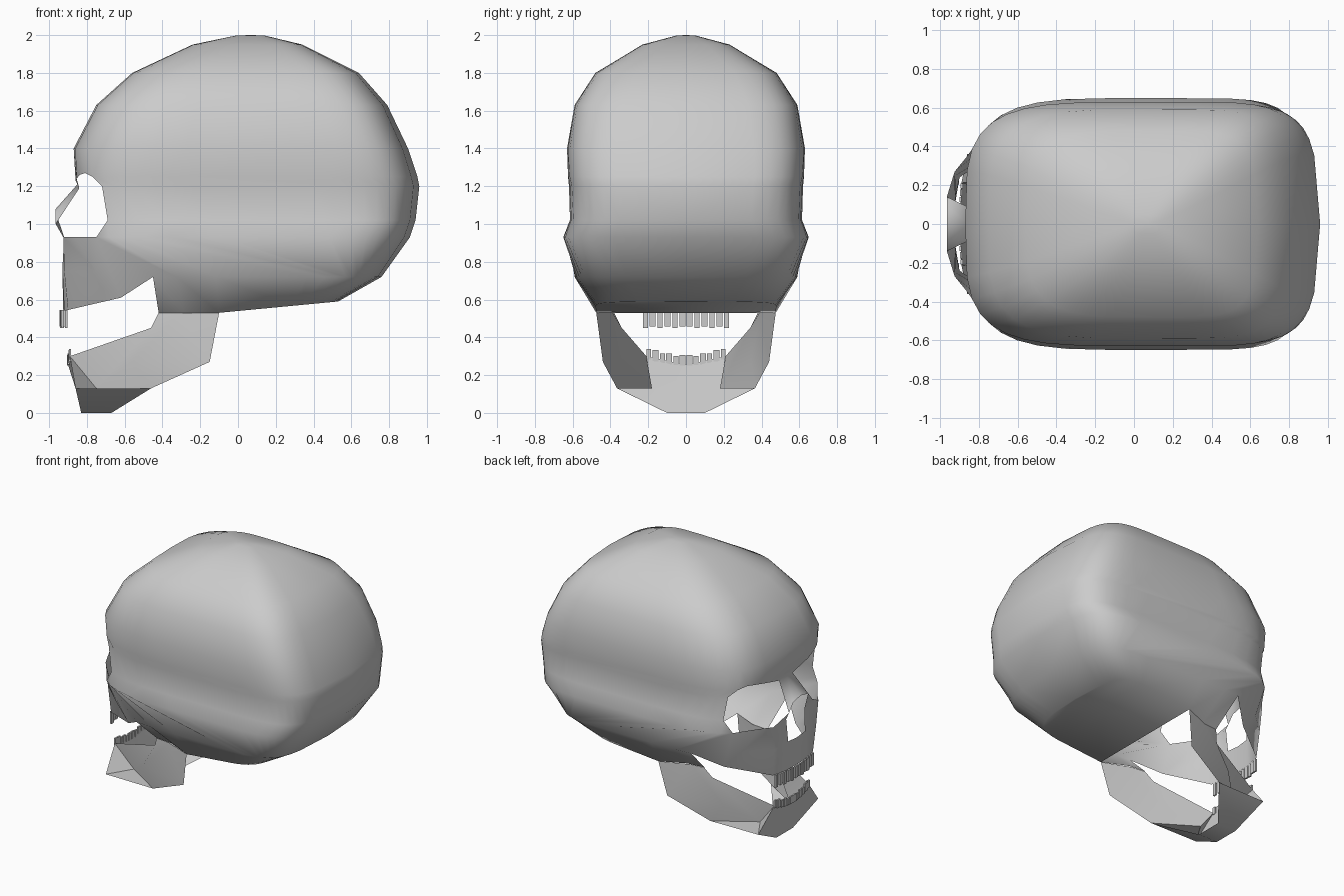
import bpy, bmesh
from math import acos, cos, sin, pi

if "Cube" in bpy.data.objects:
    bpy.data.objects.remove(bpy.data.objects["Cube"])

def finish(bm, name, angle=None):
    """Mirror the +y half across y = 0, weld, and make an object."""
    geom = bm.verts[:] + bm.edges[:] + bm.faces[:]
    bmesh.ops.mirror(bm, geom=geom, axis='Y', merge_dist=-1)
    bmesh.ops.remove_doubles(bm, verts=bm.verts[:], dist=0.003)
    bmesh.ops.recalc_face_normals(bm, faces=bm.faces[:])
    me = bpy.data.meshes.new(name)
    bm.to_mesh(me)
    bm.free()
    ob = bpy.data.objects.new(name, me)
    bpy.context.collection.objects.link(ob)
    if angle:
        bpy.ops.object.select_all(action='DESELECT')
        ob.select_set(True)
        bpy.context.view_layer.objects.active = ob
        bpy.ops.object.shade_smooth_by_angle(angle=angle)
    return ob

def add_faces(bm, pts, faces):
    """Faces given as strings of point names."""
    v = {k: (bm.verts.new(p) if isinstance(p, tuple) else p) for k, p in pts.items()}
    for f in faces:
        bm.faces.new([v[k] for k in f.split()])

# --- cranium: stacked boxy rings, open at the eye sockets and under the face
# z, front x, back x, half width, exponent, x of the socket / front edge column
ROWS = [(1.998, -0.01, 0.14, 0.05, 2.2, 0.01),
        (1.95, -0.24, 0.34, 0.23, 3.0, -0.16),
        (1.80, -0.56, 0.64, 0.48, 3.6, -0.45),
        (1.63, -0.75, 0.79, 0.59, 3.8, -0.62),
        (1.40, -0.87, 0.90, 0.63, 4.0, -0.73),
        (1.25, -0.86, 0.95, 0.625, 4.0, -0.77),
        (1.20, -0.87, 0.96, 0.62, 4.0, -0.72),
        (1.02, -0.87, 0.94, 0.615, 4.0, -0.69),
        (0.93, -0.85, 0.91, 0.65, 4.0, -0.75),
        (0.72, -0.87, 0.76, 0.59, 4.0, -0.45),
        (0.53, -0.87, 0.53, 0.48, 4.0, -0.42)]
K, N, CX, BROW = 4, 18, 0.05, 5
BROW_LIFT = [-0.02, -0.01, 0.01, 0.02, 0.0]

bm = bmesh.new()
grid = []
for r, (z, xf, xb, w, n, xs) in enumerate(ROWS):
    t0 = acos(((CX - xs) / (CX - xf)) ** (n / 2))
    row = []
    for j in range(N + 1):
        if j < K and r > BROW:
            row.append(None)
            continue
        t = t0 * j / K if j < K else t0 + (pi - t0) * (j - K) / (N - K)
        c, s = cos(t), max(0, sin(t))
        if j == N:
            s = 0
        m = n if c > 0 else n * 1.6
        y, zz = w * s ** (2 / m), z
        if c > 0:
            x = CX - (CX - xf) * c ** (2 / m)
        else:                               # back wall bulges towards the middle
            x = CX + (xb - CX) * abs(c) ** (2 / m) * (1 - 0.09 * (y / w) ** 2)
        if r == BROW and j <= K:
            zz += BROW_LIFT[j]
        if r == len(ROWS) - 1:              # skull base slopes up to the back
            zz += max(0, x + 0.1) * 0.095
            y *= max(0.8, 1 + min(0, x + 0.1))
        row.append(bm.verts.new((x, y, zz)))
    grid.append(row)
pole = bm.verts.new((0.07, 0, 2.0))
for j in range(N):
    bm.faces.new((pole, grid[0][j], grid[0][j + 1]))
for up, lo in zip(grid, grid[1:]):
    for j in range(N):
        if lo[j]:
            bm.faces.new((up[j], lo[j], lo[j + 1], up[j + 1]))

# skull base, starting at the jaw hinge
start = min(range(K, N), key=lambda j: abs(grid[-1][j].co.x + 0.1))
grid[-1][start].co = (-0.1, 0.475, 0.53)
rim = grid[-1][start:]
mid = [bm.verts.new((v.co.x, 0, v.co.z)) for v in rim[:-1]] + [rim[-1]]
for i in range(len(rim) - 1):
    quad = [rim[i], rim[i + 1], mid[i + 1], mid[i]]
    bm.faces.new(list(dict.fromkeys(quad)))

# cheek, upper jaw and nose bone, joined onto the cranium edge
face_pts = {
    'R0': grid[BROW][0], 'R1': grid[BROW][1], 'A3': grid[BROW + 3][K], 'C4': grid[BROW + 4][K],
    'N0': (-0.85, 0, 1.21), 'N1': (-0.84, 0.08, 1.19),
    'T0': (-0.965, 0, 1.08), 'T1': (-0.965, 0.09, 1.06), 'S': (-0.965, 0.14, 1.0),
    'A0': (-0.92, 0.11, 0.93), 'A1': (-0.925, 0.27, 0.93), 'A2': (-0.86, 0.35, 0.93),
    'B0': (-0.93, 0, 0.75), 'B1': (-0.93, 0.1, 0.76),
    'B2': (-0.92, 0.25, 0.75), 'B3': (-0.75, 0.41, 0.75),
    'C0': (-0.925, 0, 0.54), 'C1': (-0.92, 0.12, 0.54),
    'C2': (-0.9, 0.24, 0.545), 'C3': (-0.62, 0.43, 0.61)}
add_faces(bm, face_pts, [
    'R0 R1 N1 N0', 'N0 N1 T1 T0', 'N1 S T1', 'T1 S A1 A0',
    'B0 B1 C1 C0', 'A0 A1 B2 B1', 'B1 B2 C2 C1', 'A1 A2 B3 B2',
    'B2 B3 C3 C2', 'A2 A3 B3', 'A3 C4 C3 B3'])
finish(bm, "cranium_and_face", 1.2)

# --- lower jaw: outer band, wide chin, and a recessed plate carrying the gum
bm = bmesh.new()
jaw_pts = {
    'e0': (-0.1, 0.475, 0.53), 'e1': (-0.15, 0.44, 0.27), 'e2': (-0.46, 0.365, 0.13),
    'e3': (-0.67, 0.1, 0), 'e4': (-0.83, 0.1, 0),
    'f0': (-0.31, 0.39, 0.53), 'f1': (-0.56, 0.345, 0.27),
    'p': (-0.75, 0.18, 0.13), 'q': (-0.86, 0.36, 0.13),
    'g0': (-0.42, 0.38, 0.53), 'g1': (-0.46, 0.34, 0.45), 'g2': (-0.89, 0.21, 0.3),
    'h0': (-0.9, 0, 0.255), 'h1': (-0.86, 0, 0.13), 'h2': (-0.83, 0, 0),
    'h3': (-0.67, 0, 0)}
add_faces(bm, jaw_pts, [
    'g0 f0 f1 g1', 'g1 f1 p g2', 'g2 p q', 'f0 e0 e1 f1', 'f1 e1 e2 p',
    'e2 q p', 'e2 e3 e4 q', 'g2 q h1 h0', 'q e4 h2 h1', 'e3 e4 h2 h3'])
finish(bm, "lower_jaw", 0.7)

# --- teeth: thin slabs along each gum arc
def teeth(name, x0, ymax, dx, gum, tip):
    bm = bmesh.new()
    for i in range(6):
        y = ymax * (i + 0.5) / 6
        u = (y / ymax) ** 2
        h = 0.013 if i % 2 else 0.016
        x = x0 + dx * u
        za, zb = gum(u), tip(u) - (0.008 if i % 2 else 0)
        ring = [[bm.verts.new((x + ox, y + oy, z)) for ox, oy in
                 ((0, -h), (0, h), (0.012, h), (0.012, -h))] for z in (za, zb)]
        for k in range(4):
            m = (k + 1) % 4
            bm.faces.new((ring[0][k], ring[0][m], ring[1][m], ring[1][k]))
        bm.faces.new(ring[1])
        bm.faces.new(ring[0][::-1])
    finish(bm, name)

teeth("upper_teeth", -0.945, 0.235, 0.035, lambda u: 0.545, lambda u: 0.458)
teeth("lower_teeth", -0.905, 0.215, 0.012, lambda u: 0.25 + 0.04 * u, lambda u: 0.305 + 0.05 * u)
